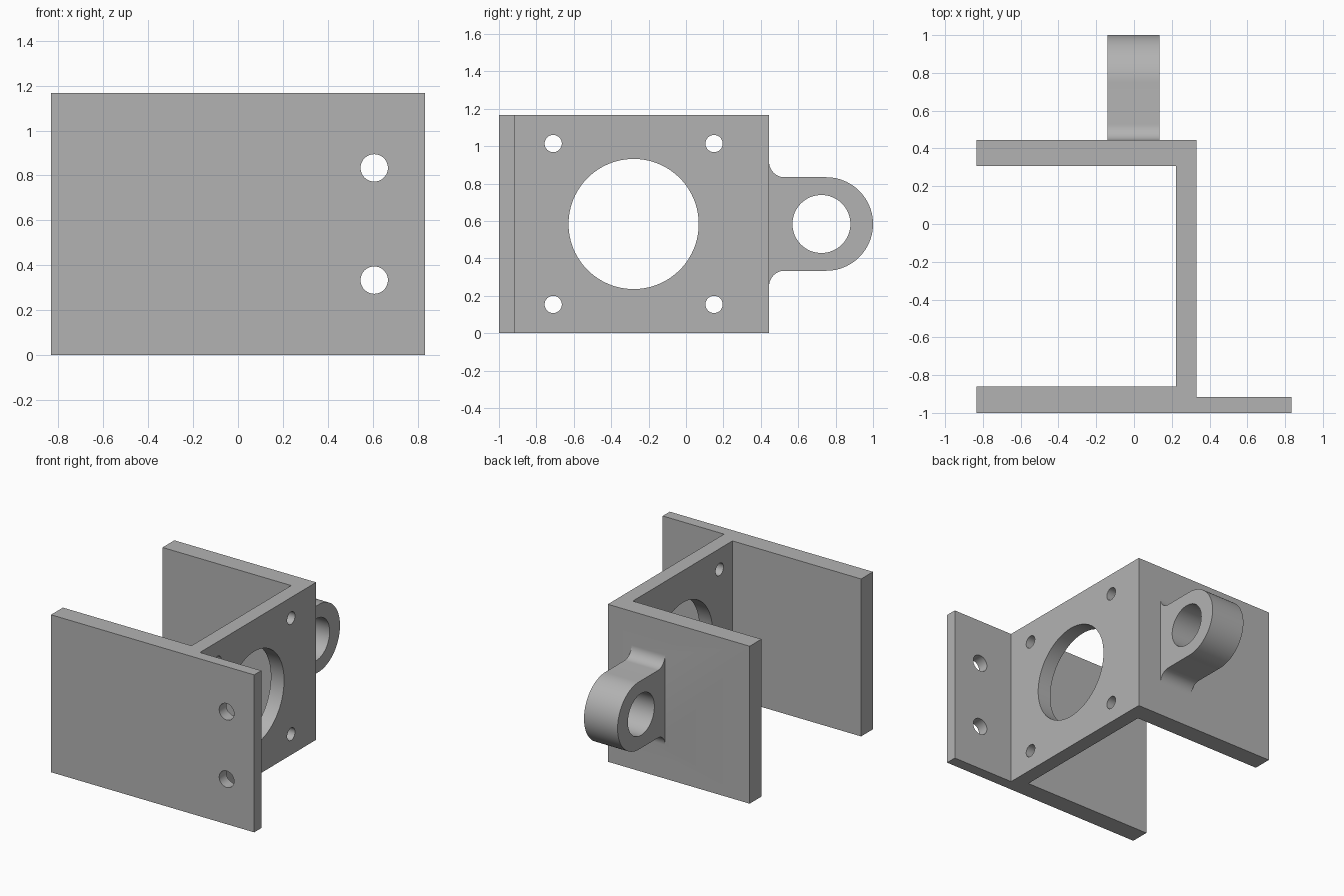
import bpy, bmesh
from math import cos, sin, pi
from mathutils import Matrix, Vector

cube = bpy.data.objects.get("Cube")
if cube:
    bpy.data.objects.remove(cube, do_unlink=True)

grey = bpy.data.materials.new("plain grey")
grey.use_nodes = True
grey.diffuse_color = (0.45, 0.45, 0.45, 1)
grey.node_tree.nodes["Principled BSDF"].inputs["Base Color"].default_value = (0.45, 0.45, 0.45, 1)

HEIGHT = 1.167
MID = HEIGHT / 2


def prism(name, points, offset):
    """Solid made by sweeping a closed outline along an offset."""
    bm = bmesh.new()
    face = bm.faces.new([bm.verts.new(p) for p in points])
    swept = bmesh.ops.extrude_face_region(bm, geom=[face])["geom"]
    bmesh.ops.translate(bm, vec=Vector(offset),
                        verts=[g for g in swept if isinstance(g, bmesh.types.BMVert)])
    bmesh.ops.recalc_face_normals(bm, faces=bm.faces)
    mesh = bpy.data.meshes.new(name)
    bm.to_mesh(mesh)
    bm.free()
    mesh.materials.append(grey)
    ob = bpy.data.objects.new(name, mesh)
    bpy.context.collection.objects.link(ob)
    return ob


def arc(cy, cz, r, start, end, steps):
    return [(cy + r * cos(start + (end - start) * i / steps),
             cz + r * sin(start + (end - start) * i / steps)) for i in range(steps + 1)]


def combine(target, other, operation):
    mod = target.modifiers.new(operation.lower(), "BOOLEAN")
    mod.object, mod.operation, mod.solver = other, operation, "EXACT"
    bpy.context.view_layer.objects.active = target
    bpy.ops.object.modifier_apply(modifier=mod.name)
    bpy.data.objects.remove(other, do_unlink=True)


def drill(target, center, radius, axis, depth, segments=48):
    """Round hole along x or y."""
    ring = arc(0, 0, radius, 0, 2 * pi, segments)[:-1]
    c = Vector(center)
    if axis == "x":
        pts = [c + Vector((-depth / 2, a, b)) for a, b in ring]
        cutter = prism("hole_cutter", pts, (depth, 0, 0))
    else:
        pts = [c + Vector((a, -depth / 2, b)) for a, b in ring]
        cutter = prism("hole_cutter", pts, (0, depth, 0))
    cutter.hide_render = True
    combine(target, cutter, "DIFFERENCE")


# Channel with a thin mounting flange
channel = [(-0.833, -1), (0.833, -1), (0.833, -0.917), (0.33, -0.917),
           (0.33, 0.444), (-0.833, 0.444), (-0.833, 0.306), (0.222, 0.306),
           (0.222, -0.861), (-0.833, -0.861)]
bracket = prism("bracket", [(x, y, 0) for x, y in channel], (0, 0, HEIGHT))

# Rounded lug with filleted root, sunk into the back wall before the union
WALL, R, FILLET = 0.444, 0.25, 0.083
upper = arc(WALL + FILLET, R + FILLET, FILLET, -pi / 2, -pi, 12)
lower = [(y, -z) for y, z in reversed(upper)]
nose = arc(1 - R, 0, R, -pi / 2, pi / 2, 48)
root = WALL - 0.05
outline = [(root, -R - FILLET)] + lower + nose + upper + [(root, R + FILLET)]
lug = prism("lug", [(-0.139, y, MID + z) for y, z in outline], (0.275, 0, 0))
combine(bracket, lug, "UNION")

# Lug bore, central web opening and corner bolt holes
drill(bracket, (0, 0.724, MID), 0.155, "x", 0.4, 64)
drill(bracket, (0.276, -0.28, MID), 0.348, "x", 0.3, 96)
for y in (-0.71, 0.15):
    for side in (-1, 1):
        drill(bracket, (0.276, y, MID + side * 0.43), 0.046, "x", 0.3)

# Flange bolt holes
for side in (-1, 1):
    drill(bracket, (0.607, -0.958, MID + side * 0.25), 0.061, "y", 0.3)

bpy.ops.object.select_all(action="DESELECT")
bracket.select_set(True)
bpy.context.view_layer.objects.active = bracket
bpy.ops.object.shade_smooth_by_angle(angle=pi / 6)
